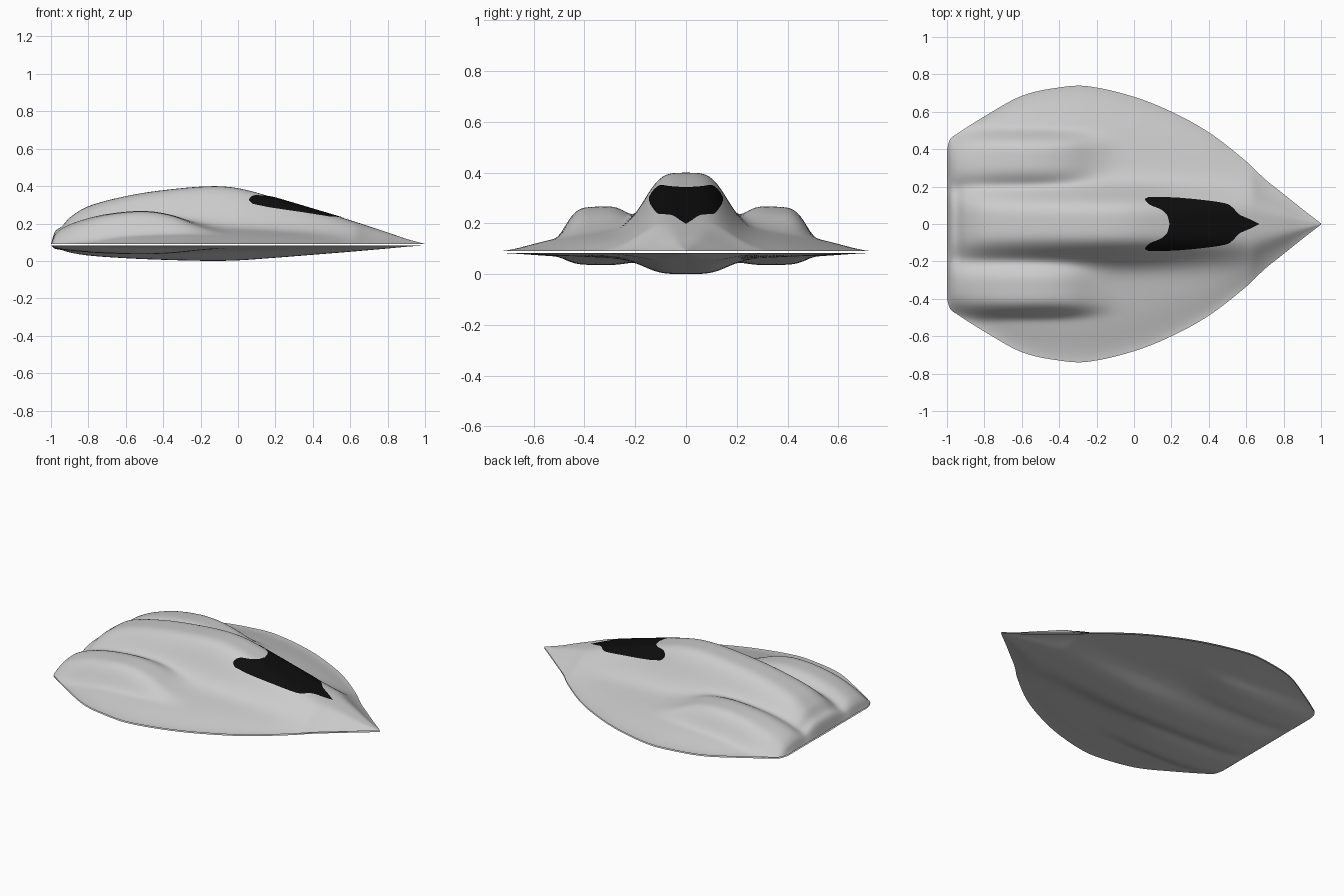
import bpy, bmesh, math

if "Cube" in bpy.data.objects:
    bpy.data.objects.remove(bpy.data.objects["Cube"])


def curve(pts):
    """Smooth cubic interpolation through (x, value) points."""
    n = len(pts)
    m = []
    for i in range(n):
        a, b = pts[max(i - 1, 0)], pts[min(i + 1, n - 1)]
        m.append((b[1] - a[1]) / (b[0] - a[0]))

    def f(x):
        x = min(max(x, pts[0][0]), pts[-1][0])
        i = 0
        while i < n - 2 and x > pts[i + 1][0]:
            i += 1
        (x0, y0), (x1, y1) = pts[i], pts[i + 1]
        h = x1 - x0
        t = (x - x0) / h
        return ((2*t**3 - 3*t*t + 1) * y0 + (t**3 - 2*t*t + t) * h * m[i]
                + (3*t*t - 2*t**3) * y1 + (t**3 - t*t) * h * m[i + 1])
    return f


# Plan outline and lengthwise height profiles (heights above the rim)
half_width = curve([(-1, .40), (-.985, .45), (-.95, .48), (-.8, .575), (-.6, .685),
                    (-.4, .73), (-.25, .737), (0, .68), (.2, .60), (.4, .49),
                    (.6, .335), (.7, .24), (.8, .16), (.9, .08), (1, .003)])
spine_h = curve([(-1, 0), (-.98, .06), (-.94, .09), (-.9, .135), (-.8, .195), (-.6, .25),
                 (-.4, .283), (-.15, .305), (0, .295), (.2, .243), (.4, .184),
                 (.6, .124), (.8, .06), (.9, .026), (1, 0)])
pod_h = curve([(-1, 0), (-.98, .05), (-.94, .085), (-.85, .12), (-.7, .155), (-.5, .17),
               (-.35, .145), (-.2, .08), (-.05, .02), (.1, 0), (1, 0)])
wing_h = curve([(-1, 0), (-.97, .04), (-.8, .09), (-.3, .1), (.2, .08), (.6, .05), (1, 0)])


def height(x, y):
    """Blend of central spine, side pods and flat wing."""
    y, w = abs(y), half_width(x)
    u = min(y / w, 1)
    spine = spine_h(x) / (1 + (y / min(.19, .62 * w)) ** 4)
    d = y - .355
    pod = pod_h(x) * math.exp(-(d / (.17 if d < 0 else .14)) ** 4)
    wing = wing_h(x) * (1 - u * u)
    total = sum(max(v, 0) ** 3 for v in (spine, pod, wing)) ** (1 / 3)
    return total * (1 - u ** 8)


def material(name, rgb):
    mat = bpy.data.materials.new(name)
    mat.diffuse_color = (*rgb, 1)
    mat.use_nodes = True
    mat.node_tree.nodes["Principled BSDF"].inputs["Base Color"].default_value = mat.diffuse_color
    return mat


def sheet(name, point, nx, ny, mat, flip=False):
    """Smooth grid surface from point(s, t), with s and t in 0..1."""
    bm = bmesh.new()
    rows = [[bm.verts.new(point(i / nx, j / ny)) for j in range(ny + 1)]
            for i in range(nx + 1)]
    for i in range(nx):
        for j in range(ny):
            q = [rows[i][j], rows[i + 1][j], rows[i + 1][j + 1], rows[i][j + 1]]
            bm.faces.new(q[::-1] if flip else q).smooth = True
    me = bpy.data.meshes.new(name)
    bm.to_mesh(me)
    bm.free()
    me.materials.append(mat)
    ob = bpy.data.objects.new(name, me)
    bpy.context.collection.objects.link(ob)
    return ob


def plan(s, t):
    x = -math.cos(math.pi * s)      # denser rows toward nose and tail
    return x, (2 * t - 1) * half_width(x)


def upper(s, t):
    x, y = plan(s, t)
    return x, y, .091 + height(x, y)


def lower(s, t):
    x, y = plan(s, t)
    return x, y, .083 - .268 * height(x, y)


# Canopy outline: rear and front edge as functions of distance from centre line
canopy_rear = curve([(0, .19), (.05, .175), (.08, .14), (.1, .09), (.12, .065),
                     (.135, .06), (.145, .08)])
canopy_front = curve([(0, .67), (.025, .62), (.05, .565), (.09, .525), (.11, .49),
                      (.125, .40), (.14, .25), (.145, .16)])


def canopy(s, t):
    y = (2 * t - 1) * .145
    a, b = canopy_rear(abs(y)), canopy_front(abs(y))
    x = a + (b - a) * s
    return x, y, .094 + height(x, y)


hull_grey = material("hull_grey", (.6, .6, .6))
canopy_black = material("canopy_black", (.004, .004, .004))

# Two open shells with a narrow seam between them, plus the canopy plate
sheet("upper_hull", upper, 140, 120, hull_grey)
sheet("lower_hull", lower, 140, 120, hull_grey, flip=True)
sheet("canopy", canopy, 50, 60, canopy_black)
